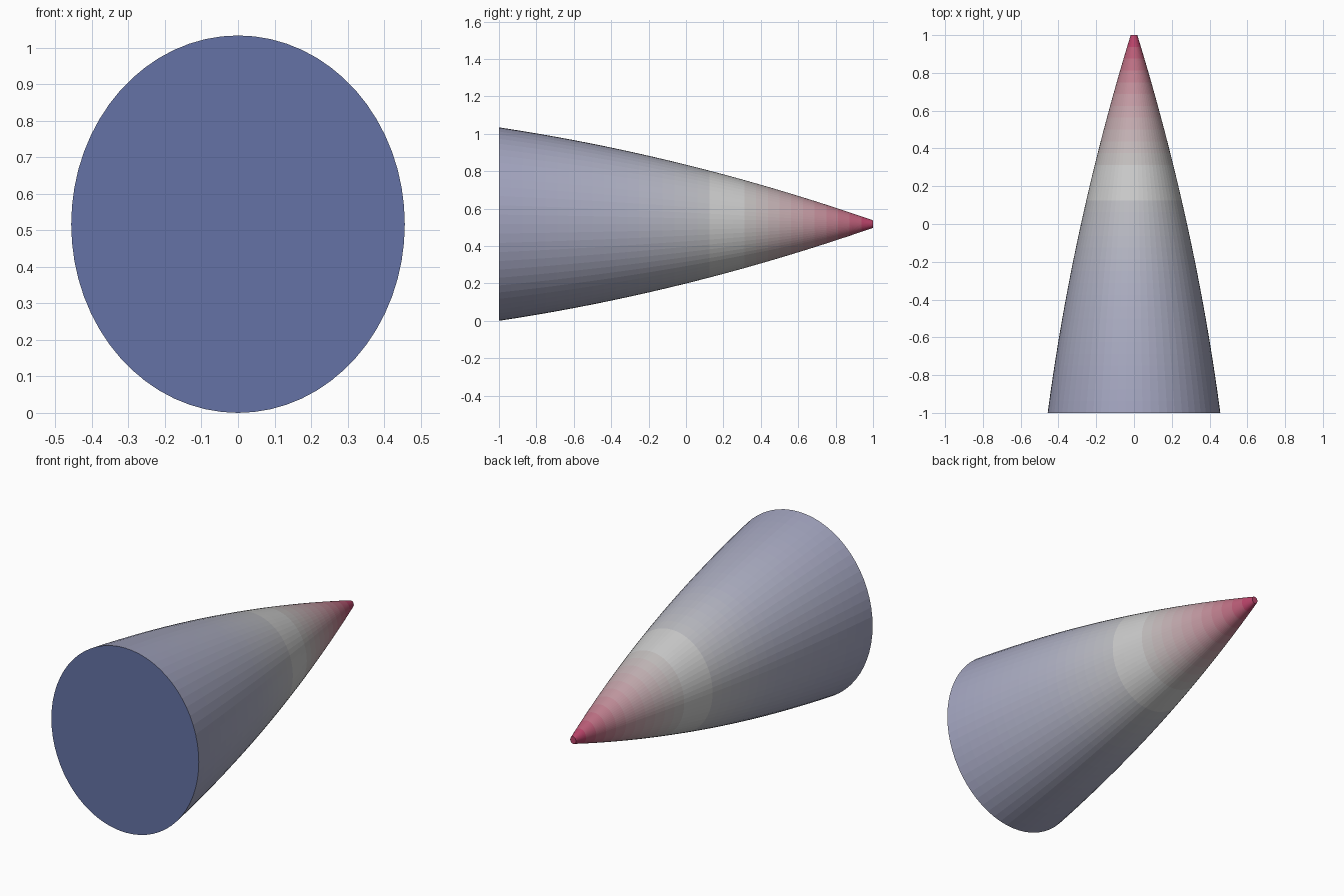
import bpy, bmesh, math

if "Cube" in bpy.data.objects:
    bpy.data.objects.remove(bpy.data.objects["Cube"])

SIDES, RINGS = 64, 32
HALF_H, HALF_W = 0.517, 0.457


def make_mat(name, rgb):
    m = bpy.data.materials.new(name)
    m.diffuse_color = (*rgb, 1)
    m.use_nodes = True
    m.node_tree.nodes["Principled BSDF"].inputs["Base Color"].default_value = m.diffuse_color
    return m


def lerp_color(y):
    # blue-grey base, neutral grey middle, crimson tip
    stops = [(-1, (0.36, 0.37, 0.52)), (-0.3, (0.42, 0.43, 0.54)),
             (0.3, (0.55, 0.55, 0.54)), (0.65, (0.55, 0.33, 0.37)),
             (1, (0.48, 0.03, 0.12))]
    for (a, ca), (b, cb) in zip(stops, stops[1:]):
        if y <= b:
            t = (y - a) / (b - a)
            return [p + (q - p) * t for p, q in zip(ca, cb)]
    return stops[-1][1]


def half_height(y):
    # gently bulging taper from base to tip
    return 0.3175 - 0.2485 * y - 0.049 * y * y


bm = bmesh.new()
me = bpy.data.meshes.new("tapered_cone")

# Elliptical rings along the length
rings = []
for i in range(RINGS + 1):
    y = -1 + 2 * i / RINGS
    r = half_height(y)
    rings.append([bm.verts.new((r * HALF_W / HALF_H * math.cos(a), y,
                                HALF_H + r * math.sin(a)))
                  for a in (2 * math.pi * k / SIDES for k in range(SIDES))])

# Side wall, coloured ring by ring
for i in range(RINGS):
    me.materials.append(make_mat(f"wall_{i}", lerp_color(-1 + 2 * (i + 0.5) / RINGS)))
    for k in range(SIDES):
        n = (k + 1) % SIDES
        f = bm.faces.new((rings[i][k], rings[i][n], rings[i + 1][n], rings[i + 1][k]))
        f.material_index = i

# Flat base and blunt tip
me.materials.append(make_mat("base_blue", (0.13, 0.17, 0.38)))
bm.faces.new(rings[0]).material_index = RINGS
bm.faces.new(rings[-1]).material_index = RINGS - 1

bmesh.ops.recalc_face_normals(bm, faces=bm.faces)
bm.to_mesh(me)
bm.free()
cone = bpy.data.objects.new("tapered_cone", me)
bpy.context.collection.objects.link(cone)
